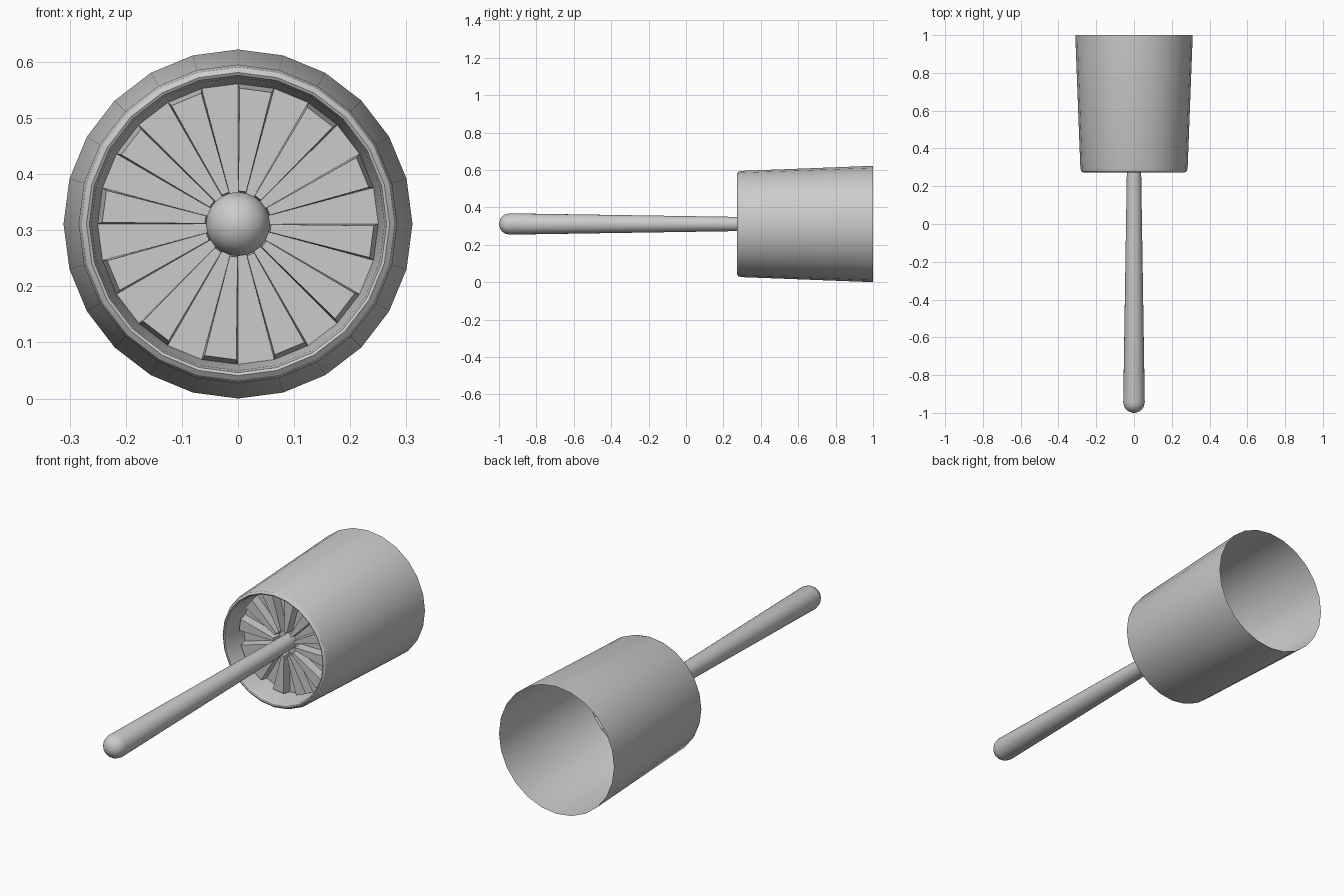
import bpy
import bmesh
from math import sin, cos, pi, radians

if "Cube" in bpy.data.objects:
    bpy.data.objects.remove(bpy.data.objects["Cube"])

AXIS_Z = 0.311
SIDES = 24


def point(r, y, a):
    # a runs clockwise from the top, seen from the front
    return (r * sin(a), y, AXIS_Z + r * cos(a))


def finish(bm, name, smooth=True, normals=True):
    if normals:
        bmesh.ops.recalc_face_normals(bm, faces=bm.faces)
    mesh = bpy.data.meshes.new(name)
    bm.to_mesh(mesh)
    bm.free()
    ob = bpy.data.objects.new(name, mesh)
    bpy.context.collection.objects.link(ob)
    bpy.ops.object.select_all(action='DESELECT')
    ob.select_set(True)
    bpy.context.view_layer.objects.active = ob
    if smooth:
        bpy.ops.object.shade_smooth_by_angle(angle=radians(32))
    return ob


def lathe(name, profile, cap_ends=False):
    bm = bmesh.new()
    rings = [[bm.verts.new(point(r, y, 2 * pi * i / SIDES)) for i in range(SIDES)]
             for y, r in profile]
    for a, b in zip(rings, rings[1:]):
        for i in range(SIDES):
            j = (i + 1) % SIDES
            bm.faces.new((a[i], a[j], b[j], b[i]))
    if cap_ends:
        bm.faces.new(rings[0])
        bm.faces.new(rings[-1])
    return finish(bm, name)


# Tapered housing, open at the back, with a rolled front lip and intake wall
lathe("housing", [(1.0, 0.311), (0.295, 0.284), (0.28, 0.279), (0.273, 0.270),
                  (0.276, 0.265), (0.29, 0.261), (0.40, 0.250)])

# Long rod with a rounded front tip, narrowing toward the fan
R = 0.057
tip = [(-1.0 + R * (1 - cos(t)), R * sin(t))
       for t in [radians(d) for d in (6, 25, 45, 65, 90)]]
lathe("rod", tip + [(0.40, 0.036)], cap_ends=True)

# Fan: a disc of wedges, every second one raised forward as a tapered block
BASE, TOP = 0.40, 0.355
INNER, OUTER = 0.055, 0.250
bm = bmesh.new()
step = 2 * pi / SIDES


def quad(corners):
    return [bm.verts.new(c) for c in corners]


for k in range(SIDES):
    a0, a1 = k * step, (k + 1) * step
    base = quad([point(INNER, BASE, a0), point(OUTER, BASE, a0),
                 point(OUTER, BASE, a1), point(INNER, BASE, a1)])
    hub = quad([point(0.034, BASE, a0), point(0.034, BASE, a1)])
    bm.faces.new((hub[0], base[0], base[3], hub[1]))
    if k % 2:
        bm.faces.new(base)
        continue
    d = radians(0.7)
    top = quad([point(INNER + 0.004, TOP, a0 + d), point(OUTER - 0.008, TOP, a0 + d),
                point(OUTER - 0.008, TOP, a1 - d), point(INNER + 0.004, TOP, a1 - d)])
    bm.faces.new(top)
    for i in range(4):
        j = (i + 1) % 4
        bm.faces.new((base[i], base[j], top[j], top[i]))
bmesh.ops.remove_doubles(bm, verts=bm.verts, dist=0.0005)
finish(bm, "fan", smooth=False)
